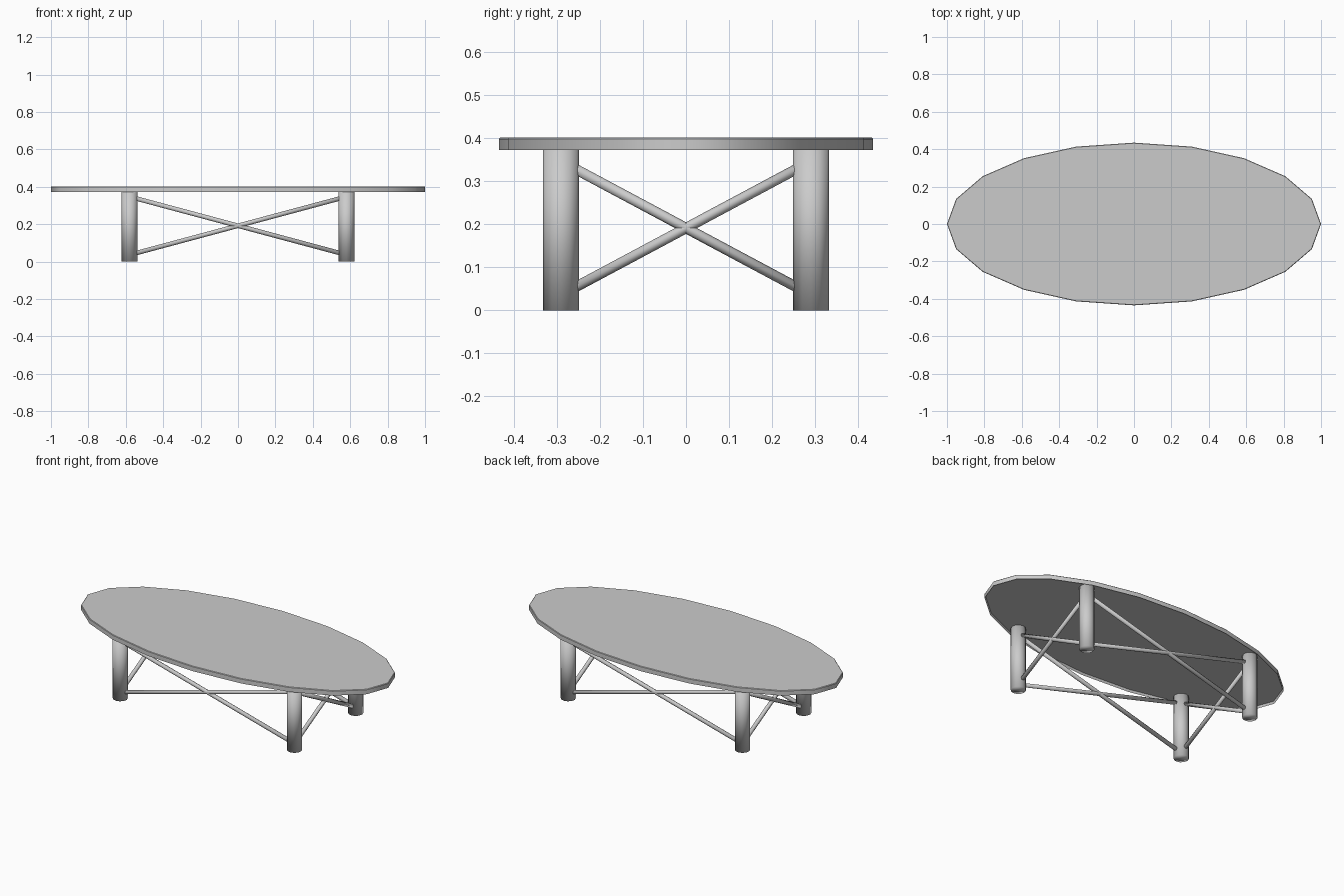
import bpy
import bmesh
import math
from mathutils import Vector

cube = bpy.data.objects.get("Cube")
if cube:
    bpy.data.objects.remove(cube, do_unlink=True)

TOP_Z, RIM_Z, UNDER_Z = 0.402, 0.373, 0.387
LEG_X, LEG_Y, LEG_R = 0.58, 0.291, 0.042
ROD_R, ROD_LOW, ROD_HIGH = 0.012, 0.036, 0.347

grey = bpy.data.materials.new("light_grey")
grey.use_nodes = True
colour = (0.6, 0.6, 0.6, 1)
grey.diffuse_color = colour
grey.node_tree.nodes["Principled BSDF"].inputs["Base Color"].default_value = colour


def tube(name, start, end, radius, sides):
    """Softly shaded cylinder running between two points."""
    start, end = Vector(start), Vector(end)
    axis = end - start
    bpy.ops.mesh.primitive_cylinder_add(
        vertices=sides, radius=radius, depth=axis.length,
        location=(start + end) / 2, rotation=axis.to_track_quat("Z", "Y").to_euler())
    obj = bpy.context.object
    obj.name = name
    obj.data.materials.append(grey)
    bpy.ops.object.shade_smooth()


# Oval top: a stretched 20-sided disc
bpy.ops.mesh.primitive_cylinder_add(
    vertices=20, radius=1, depth=TOP_Z - RIM_Z,
    location=(0, 0, (TOP_Z + RIM_Z) / 2), rotation=(0, 0, math.pi / 2))
top = bpy.context.object
top.name = "table_top"
top.scale = (0.435, 1, 1)
bpy.ops.object.transform_apply(location=False, rotation=True, scale=True)
top.data.materials.append(grey)

# Fine chamfer on the upper rim, recessed underside
bm = bmesh.new()
bm.from_mesh(top.data)
rim = [e for e in bm.edges if all(v.co.z > 0 for v in e.verts)]
bmesh.ops.bevel(bm, geom=rim, offset=0.003, segments=1, affect="EDGES")
bm.normal_update()
underside = [f for f in bm.faces if f.normal.z < -0.9]
bmesh.ops.inset_region(bm, faces=underside, thickness=0.005, depth=RIM_Z - UNDER_Z)
bm.to_mesh(top.data)
bm.free()
bpy.ops.object.shade_smooth_by_angle(angle=math.radians(43))

# Round legs
corners = {"front_right": (-LEG_X, -LEG_Y), "front_left": (LEG_X, -LEG_Y),
           "back_left": (LEG_X, LEG_Y), "back_right": (-LEG_X, LEG_Y)}
for name, (x, y) in corners.items():
    tube(name + "_leg", (x, y, 0), (x, y, UNDER_Z), LEG_R, 12)

# Crossed rods between each pair of neighbouring legs
names = list(corners)
for i, side in enumerate(("front", "left", "back", "right")):
    a, b = corners[names[i]], corners[names[(i + 1) % 4]]
    tube(side + "_rising_rod", (*a, ROD_LOW), (*b, ROD_HIGH), ROD_R, 8)
    tube(side + "_falling_rod", (*a, ROD_HIGH), (*b, ROD_LOW), ROD_R, 8)
